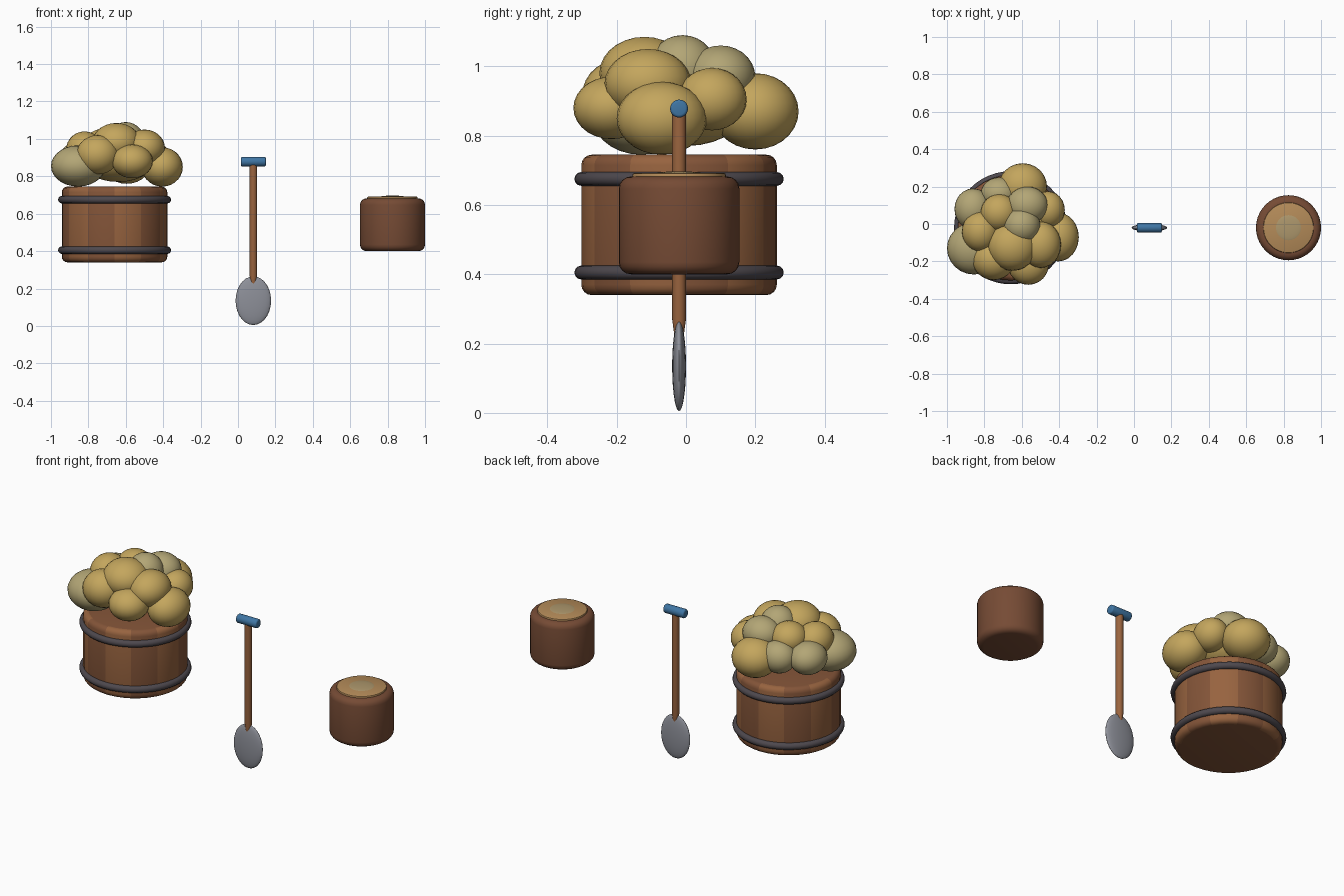
import bpy, bmesh, math
from mathutils import Matrix, Vector

if "Cube" in bpy.data.objects:
    bpy.data.objects.remove(bpy.data.objects["Cube"])

Y = -0.02


def mat(name, rgb):
    m = bpy.data.materials.new(name)
    m.diffuse_color = (*rgb, 1)
    m.use_nodes = True
    m.node_tree.nodes["Principled BSDF"].inputs["Base Color"].default_value = m.diffuse_color
    return m


WOOD = mat("wood", (.23, .09, .04))
WOOD_LIGHT = mat("wood_light", (.31, .125, .05))
KEG = mat("keg_wood", (.18, .07, .035))
LID = mat("lid_wood", (.46, .26, .10))
LID_PALE = mat("lid_pale", (.42, .31, .15))
IRON = mat("iron", (.075, .065, .075))
BLUE = mat("blue", (.05, .18, .37))
STEEL = mat("steel", (.27, .28, .32))
HANDLE = mat("handle_wood", (.33, .13, .05))
GOLD = mat("gold", (.55, .38, .11))
PALE = mat("pale_gold", (.45, .38, .18))


def finish(bm, name, loc, mats, rot=None, angle=35):
    if rot:
        bm.transform(rot)
    bmesh.ops.recalc_face_normals(bm, faces=bm.faces)
    me = bpy.data.meshes.new(name)
    bm.to_mesh(me)
    bm.free()
    for m in mats:
        me.materials.append(m)
    ob = bpy.data.objects.new(name, me)
    ob.location = loc
    bpy.context.collection.objects.link(ob)
    bpy.ops.object.select_all(action='DESELECT')
    ob.select_set(True)
    bpy.context.view_layer.objects.active = ob
    bpy.ops.object.shade_smooth_by_angle(angle=math.radians(angle))
    return ob


def rounded(r, z0, z1, b, steps=4):
    """Half profile of a cylinder with rounded rims."""
    arc = [math.pi / 2 * i / steps for i in range(steps + 1)]
    low = [(r - b + b * math.sin(a), z0 + b - b * math.cos(a)) for a in arc]
    high = [(r - b + b * math.cos(a), z1 - b + b * math.sin(a)) for a in arc]
    return low + high


def lathe(name, profile, loc, mats, n=32, rot=None, stripe=0):
    bm = bmesh.new()
    rings = [[bm.verts.new((r * math.cos(2 * math.pi * i / n),
                            r * math.sin(2 * math.pi * i / n), z)) for i in range(n)]
             for r, z in profile]
    for a, b in zip(rings, rings[1:]):
        for i in range(n):
            j = (i + 1) % n
            f = bm.faces.new((a[i], a[j], b[j], b[i]))
            if stripe:
                f.material_index = (i // stripe) % 2
    bm.faces.new(rings[0])
    bm.faces.new(rings[-1])
    return finish(bm, name, loc, mats, rot)


def ellipsoid(name, loc, radii, m, seg=24, rings=14):
    bm = bmesh.new()
    bmesh.ops.create_uvsphere(bm, u_segments=seg, v_segments=rings, radius=1)
    bmesh.ops.scale(bm, vec=Vector(radii), verts=bm.verts)
    return finish(bm, name, loc, [m], angle=60)


# Tub with staves and two iron hoops
TX = -0.66
lathe("tub", rounded(.282, .34, .745, .03), (TX, Y, 0), [WOOD, WOOD_LIGHT], n=36, stripe=3)
for name, z in (("lower_hoop", .405), ("upper_hoop", .675)):
    bpy.ops.mesh.primitive_torus_add(major_segments=48, minor_segments=12, major_radius=.282,
                                     minor_radius=.02, location=(TX, Y, z))
    ob = bpy.context.object
    ob.name = name
    ob.data.materials.append(IRON)
    bpy.ops.object.shade_smooth()

# Foliage clumps: centre, radii, pale or not
clumps = [
    (-.855, -.13, .855, .145, .14, .11, 1), (-.86, .08, .89, .10, .11, .09, 1),
    (-.595, .20, .87, .13, .125, .11, 0), (-.405, -.07, .85, .11, .13, .105, 0),
    (-.565, -.215, .88, .11, .11, .09, 0), (-.75, -.19, .915, .115, .11, .105, 0),
    (-.65, -.12, .98, .13, .13, .105, 0), (-.60, -.01, .99, .10, .10, .10, 1),
    (-.57, .10, .97, .11, .10, .09, 1), (-.72, .06, .965, .10, .10, .09, 0),
    (-.72, .16, .89, .10, .09, .09, 1), (-.82, -.04, .94, .10, .11, .10, 0),
    (-.46, .075, .905, .09, .10, .09, 0), (-.50, -.11, .95, .11, .125, .10, 0),
    (-.64, 0, .89, .20, .18, .12, 0),
]
for i, (x, y, z, a, b, c, pale) in enumerate(clumps):
    ellipsoid(f"foliage_{i + 1}", (x, y, z), (a, b, c), PALE if pale else GOLD)

# Shovel
SX = 0.082
ellipsoid("shovel_blade", (SX, Y, .135), (.095, .02, .13), STEEL)
lathe("shovel_shaft", [(.013, .22), (.02, .27), (.02, .87)], (SX, Y, 0), [HANDLE], n=16)
lathe("shovel_grip", rounded(.026, -.067, .067, .008, 3), (SX, Y, .878), [BLUE], n=20,
      rot=Matrix.Rotation(math.pi / 2, 4, 'Y'))

# Small keg with lid
KX = 0.826
lathe("keg", rounded(.174, .40, .682, .035), (KX, Y, 0), [KEG], n=40)
lathe("keg_lid", rounded(.135, .66, .692, .006, 2), (KX, Y, 0), [LID], n=40)
ellipsoid("lid_centre", (KX, Y, .688), (.075, .075, .009), LID_PALE)
